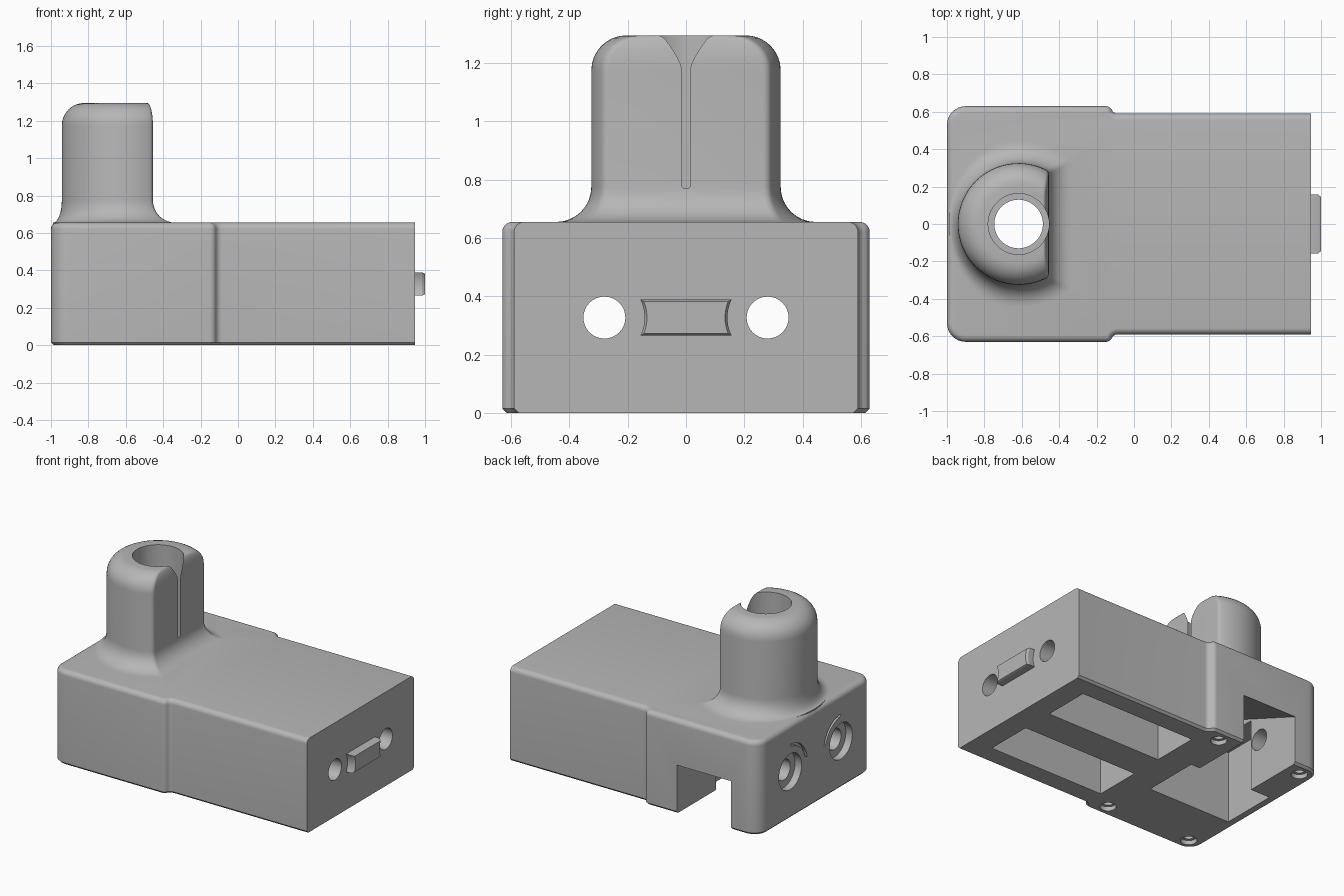
import bpy, bmesh
from math import sin, cos, pi, sqrt, atan2, radians, acos

if "Cube" in bpy.data.objects:
    bpy.data.objects.remove(bpy.data.objects["Cube"])

grey = bpy.data.materials.new("light_grey_plastic")
grey.use_nodes = True
GREY = (0.47, 0.47, 0.47, 1)
grey.diffuse_color = GREY
grey.node_tree.nodes["Principled BSDF"].inputs["Base Color"].default_value = GREY

ROD_Y, ROD_Z = 0.28, 0.327       # guide rod bores
BORE_X = -0.617                  # tower centre
END_X = 0.945                    # flat end of the body


def arc(cx, cy, r, a0, a1, n):
    return [(cx + r * cos(a0 + (a1 - a0) * i / n), cy + r * sin(a0 + (a1 - a0) * i / n))
            for i in range(n + 1)]


def loft(name, rings):
    """Skin a stack of equal-length closed rings and cap both ends."""
    bm = bmesh.new()
    rows = [[bm.verts.new(p) for p in ring] for ring in rings]
    n = len(rows[0])
    for a, b in zip(rows, rows[1:]):
        for i in range(n):
            j = (i + 1) % n
            bm.faces.new((a[i], a[j], b[j], b[i]))
    bm.faces.new(rows[0])
    bm.faces.new(rows[-1])
    bmesh.ops.recalc_face_normals(bm, faces=bm.faces)
    mesh = bpy.data.meshes.new(name)
    bm.to_mesh(mesh)
    bm.free()
    mesh.materials.append(grey)
    obj = bpy.data.objects.new(name, mesh)
    bpy.context.collection.objects.link(obj)
    return obj


def prism_x(name, yz, x0, x1):
    return loft(name, [[(x, y, z) for y, z in yz] for x in (x0, x1)])


def prism_z(name, xy, z0, z1):
    return loft(name, [[(x, y, z) for x, y in xy] for z in (z0, z1)])


def circle(cx, cy, r, n=32):
    return arc(cx, cy, r, 0, 2 * pi, n)[:-1]


def rect(a0, a1, b0, b1):
    return [(a0, b0), (a1, b0), (a1, b1), (a0, b1)]


def boolean(obj, tool, operation="DIFFERENCE"):
    mod = obj.modifiers.new("cut", "BOOLEAN")
    mod.operation, mod.object, mod.solver = operation, tool, "EXACT"
    tool.hide_render = True
    bpy.context.view_layer.objects.active = obj
    bpy.ops.object.modifier_apply(modifier=mod.name)
    bpy.data.objects.remove(tool)


# Body: stepped outline with rounded corners and a rounded top edge
def footprint(d):
    s = 0.035
    turn = acos(1 - 0.02 / s)
    half = arc(-0.9, 0.53, 0.1 - d, pi, pi / 2, 8)
    half += arc(-0.15, 0.63 - s, s - d, pi / 2, pi / 2 - turn, 6)
    half += arc(-0.15 + 2 * s * sin(turn), 0.59 + s, s + d, -pi / 2 - turn, -pi / 2, 6)
    half.append((1.1, 0.59 - d))
    return half + [(x, -y) for x, y in reversed(half)]


TOP, EDGE = 0.655, 0.034
layers = [(0, 0.015), (0.015, 0)]
layers += [(TOP - EDGE + EDGE * sin(a), EDGE * (1 - cos(a))) for a in
           [i * pi / 12 for i in range(7)]]
body = loft("carriage_body", [[(x, y, z) for x, y in footprint(d)] for z, d in layers])
boolean(body, prism_x("end_trim", rect(-1, 1, -1, 1), END_X, 1.3))


# Tower: D-shaped column with a flared foot and a domed shoulder
def d_section(z, radius, flat, flare=0.0):
    c = 0.03
    fx = flat - c
    fy = sqrt((radius - c) ** 2 - fx ** 2)
    phi = atan2(fy, fx)
    pts = arc(fx, fy, c, 0, phi, 6)[:-1] + arc(0, 0, radius, phi, 2 * pi - phi, 56)
    pts += arc(fx, -fy, c, -phi, 0, 6)[1:]
    ring = []
    for x, y in pts:
        r = sqrt(x * x + y * y)
        back = max(0, -x / r)
        k = 1 - 0.6 * flare / radius * back ** 2
        ring.append((BORE_X + x * k, y * k, z))
    return ring


RAD, FLAT, FOOT, DOME, PEAK = 0.325, 0.162, 0.12, 0.12, 1.295
rings = [d_section(TOP - 0.04, RAD + FOOT, FLAT + FOOT, FOOT)]
for i in range(9):
    a = i * pi / 16
    d = FOOT * (1 - sin(a))
    rings.append(d_section(TOP + FOOT * (1 - cos(a)), RAD + d, FLAT + d, d))
for i in range(9):
    a = i * pi / 16
    d = DOME * (1 - cos(a))
    rings.append(d_section(PEAK - DOME + DOME * sin(a), RAD - d, FLAT - d * 0.25))
boolean(body, loft("tower", rings), "UNION")

# Tower bore, narrower below its shelf, and the nut pocket under it
boolean(body, prism_z("upper_bore", circle(BORE_X, 0, 0.1626, 96), 0.58, 1.5))
boolean(body, prism_z("lower_bore", circle(BORE_X, 0, 0.13, 64), -0.1, 0.7))
boolean(body, prism_z("nut_pocket", rect(-0.94, -0.3, -0.2, 0.2), -0.1, 0.5))

# Side opening with a sloping roof
roof = [(0.8, -0.1), (0.8, 0.27), (0.13, 0.54), (0.13, -0.1)]
boolean(body, prism_x("side_opening", roof, -0.79, -0.37))

# Features repeated on both sides
for s in (1, -1):
    y = s * ROD_Y
    boolean(body, prism_z("bearing_pocket", rect(-0.1, 0.79, y - 0.165, y + 0.165), -0.1, 0.49))
    boolean(body, prism_x("rod_bore", circle(y, ROD_Z, 0.072), -1.2, 1.2))
    boolean(body, prism_x("rod_counterbore", circle(y, ROD_Z, 0.125), -1.2, -0.95))
    mid = pi / 2 + s * 0.7
    lune = arc(y, ROD_Z, 0.19, mid - 0.7, mid + 0.7, 12)
    lune += arc(y, ROD_Z, 0.17, mid + 0.6, mid - 0.6, 12)
    boolean(body, prism_x("relief_groove", lune, -1.2, -0.98))
    for x in (-0.24, -0.9):
        boolean(body, prism_z("screw_recess", circle(x, s * 0.54, 0.052, 24), -0.1, 0.03))
        boolean(body, prism_z("screw_hole", circle(x, s * 0.54, 0.032, 24), -0.1, 0.3))

# End stop pad, hollowed at both ends around the rods
pad = loft("end_pad", [[(x, y, ROD_Z + z) for y, z in rect(-w, w, -h, h)]
                       for x, w, h in ((END_X - 0.02, 0.2, 0.062), (0.985, 0.2, 0.062),
                                       (1.0, 0.2, 0.055))])
for s in (1, -1):
    boolean(pad, loft("pad_hollow", [[(x, y, z) for y, z in circle(s * ROD_Y, ROD_Z, r, 64)]
                                     for x, r in ((0.8, 0.138), (0.985, 0.138), (1.1, 0.2))]))
boolean(body, pad, "UNION")

# Smooth curved faces, keep edges crisp
bpy.ops.object.select_all(action="DESELECT")
body.select_set(True)
bpy.context.view_layer.objects.active = body
bpy.ops.object.shade_smooth_by_angle(angle=radians(28))
